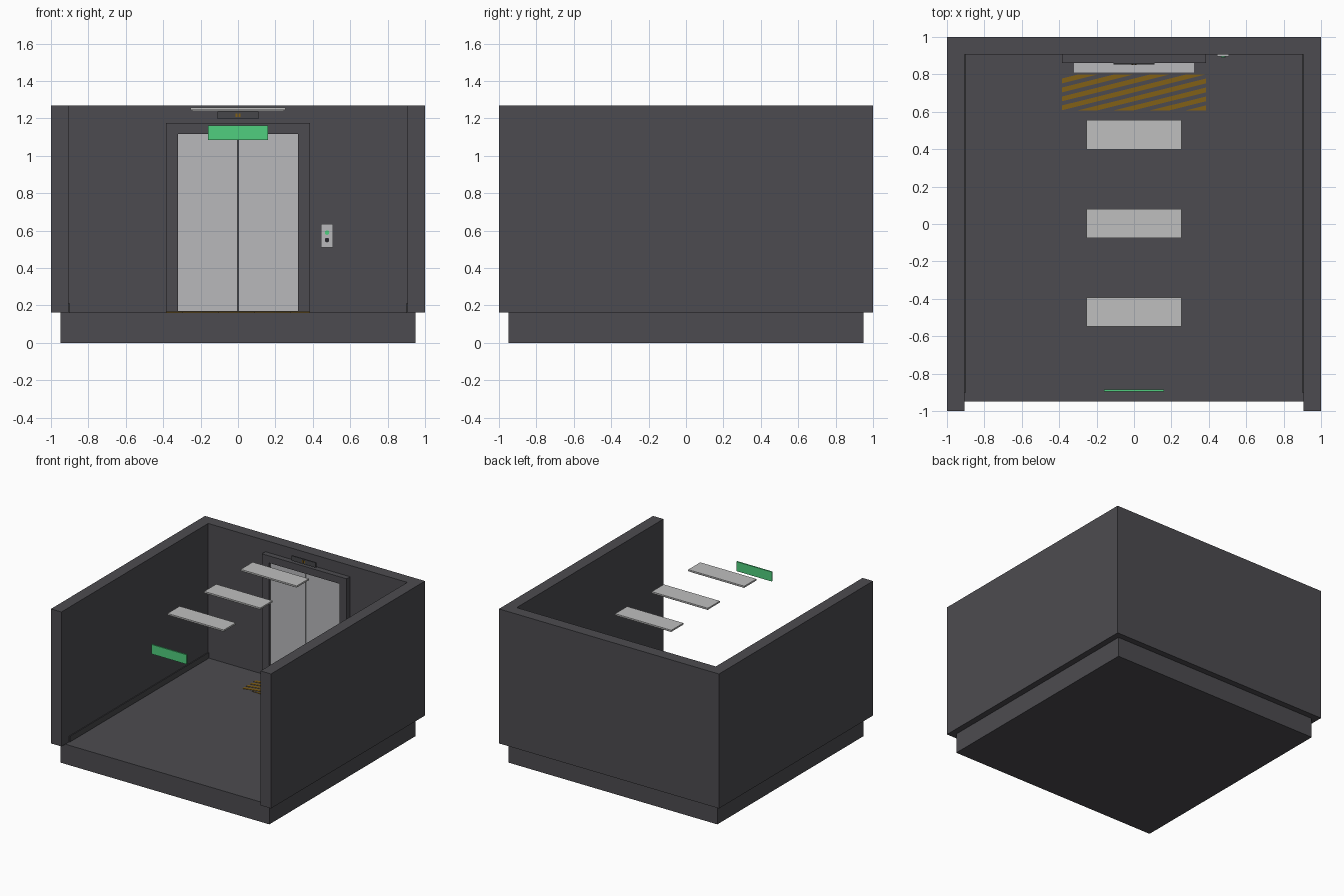
import bpy, bmesh, math

if "Cube" in bpy.data.objects:
    bpy.data.objects.remove(bpy.data.objects["Cube"])


def material(name, rgb):
    m = bpy.data.materials.new(name)
    m.diffuse_color = (*rgb, 1)
    m.use_nodes = True
    m.node_tree.nodes["Principled BSDF"].inputs["Base Color"].default_value = m.diffuse_color
    return m


CONCRETE = material("dark concrete", (0.073, 0.071, 0.080))
TRIM = material("dark trim", (0.062, 0.062, 0.068))
STEEL = material("brushed steel", (0.48, 0.485, 0.50))
LIGHT = material("lamp white", (0.52, 0.52, 0.52))
GREEN = material("sign green", (0.08, 0.62, 0.21))
AMBER = material("hazard amber", (0.22, 0.115, 0.008))
BLACK = material("button black", (0.02, 0.02, 0.025))


def finish(name, bm, mat):
    bmesh.ops.recalc_face_normals(bm, faces=bm.faces)
    me = bpy.data.meshes.new(name)
    bm.to_mesh(me)
    bm.free()
    me.materials.append(mat)
    ob = bpy.data.objects.new(name, me)
    bpy.context.collection.objects.link(ob)
    return ob


def box(name, x, y, z, mat):
    """Box from (min, max) ranges on each axis."""
    bm = bmesh.new()
    bmesh.ops.create_cube(bm, size=1)
    for v in bm.verts:
        v.co = [r[0] + (c + 0.5) * (r[1] - r[0]) for c, r in zip(v.co, (x, y, z))]
    return finish(name, bm, mat)


def prism(name, outline, offset, mat):
    """Closed outline of 3D points pushed along an offset."""
    bm = bmesh.new()
    face = bm.faces.new([bm.verts.new(p) for p in outline])
    ext = bmesh.ops.extrude_face_region(bm, geom=[face], use_keep_orig=True)
    moved = [g for g in ext["geom"] if isinstance(g, bmesh.types.BMVert)]
    bmesh.ops.translate(bm, verts=moved, vec=offset)
    return finish(name, bm, mat)


FLOOR, TOP, INNER = 0.163, 1.268, 0.905

# Floor slab and three-sided wall shell
box("floor_slab", (-0.95, 0.95), (-0.95, 0.95), (0, FLOOR), CONCRETE)
u_shape = [(-1, -1), (-INNER, -1), (-INNER, INNER), (INNER, INNER),
           (INNER, -1), (1, -1), (1, 1), (-1, 1)]
prism("walls", [(x, y, FLOOR) for x, y in u_shape], (0, 0, TOP - FLOOR), CONCRETE)

# Skirting along both side walls
for side, s in (("left", -1), ("right", 1)):
    box("skirting_" + side, sorted((s * 0.898, s * INNER)), (-0.9, INNER),
        (FLOOR, 0.21), TRIM)

# Lift door frame, sliding door panels and sill
frame = [(-0.385, FLOOR), (-0.385, 1.175), (0.385, 1.175), (0.385, FLOOR),
         (0.32, FLOOR), (0.32, 1.117), (-0.32, 1.117), (-0.32, FLOOR)]
prism("door_frame", [(x, 0.86, z) for x, z in frame], (0, 0.045, 0), CONCRETE)
for side, s in (("left", -1), ("right", 1)):
    box("door_" + side, sorted((s * 0.004, s * 0.32)), (0.88, 0.904),
        (FLOOR, 1.117), STEEL)
box("door_sill", (-0.32, 0.32), (0.81, 0.86), (FLOOR, FLOOR + 0.006), STEEL)

# Floor indicator above the door
box("indicator_panel", (-0.11, 0.11), (0.852, 0.862), (1.196, 1.236), TRIM)
for x in (-0.008, 0.008):
    box("indicator_lamp", (x - 0.005, x + 0.005), (0.85, 0.852), (1.206, 1.226), AMBER)

# Call panel with two round buttons
box("call_panel", (0.444, 0.508), (0.896, INNER), (0.51, 0.635), STEEL)
for name, z, mat in (("call_button_up", 0.589, GREEN), ("call_button_down", 0.549, BLACK)):
    ring = [(0.476 + 0.012 * math.cos(a * math.tau / 20), 0.89,
             z + 0.012 * math.sin(a * math.tau / 20)) for a in range(20)]
    prism(name, ring, (0, 0.008, 0), mat)

# Suspended ceiling lights
for y in (0.477, 0.003, -0.471):
    box("light_housing", (-0.255, 0.255), (y - 0.078, y + 0.078), (1.245, 1.258), LIGHT)
    box("light_diffuser", (-0.245, 0.245), (y - 0.068, y + 0.068), (1.238, 1.245), LIGHT)

# Hanging green sign plate
box("hanging_sign", (-0.16, 0.16), (-0.896, -0.885), (1.083, 1.161), GREEN)


# Diagonal hazard stripes on the floor
def crossing(a):
    """Ends of the diagonal v - u = a inside the unit square."""
    return [(0, a), (1 - a, 1)] if a >= 0 else [(-a, 0), (1, 1 + a)]


for k in range(-4, 4):
    (p, q), (r, s) = crossing(k / 4), crossing(k / 4 + 0.135)
    corners = list(dict.fromkeys([p, q, s, r]))
    prism("hazard_stripe", [(-0.385 + 0.77 * u, 0.608 + 0.192 * v, FLOOR) for u, v in corners],
          (0, 0, 0.003), AMBER)
